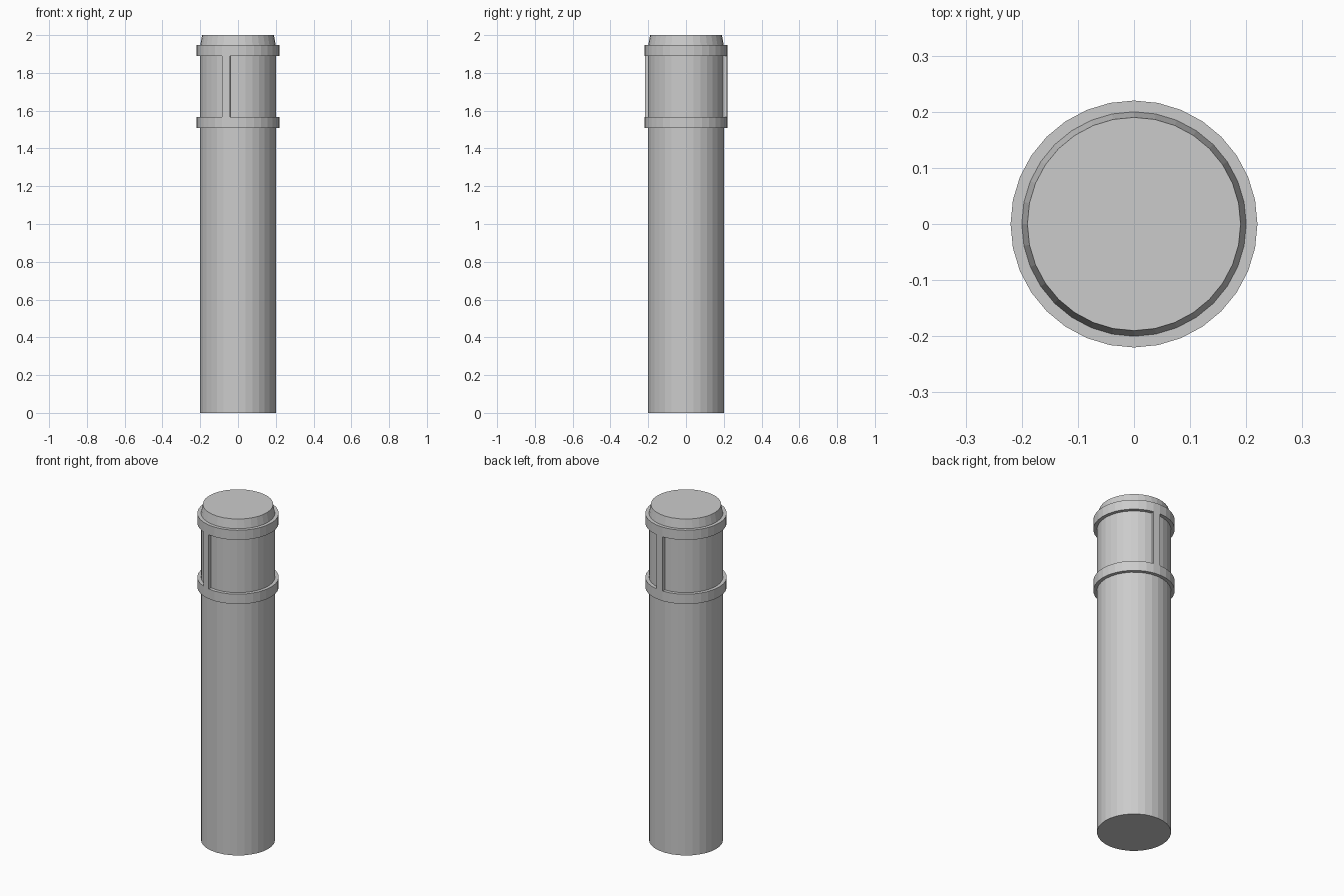
import bpy, bmesh, math

if "Cube" in bpy.data.objects:
    bpy.data.objects.remove(bpy.data.objects["Cube"])

SIDES = 32
STEP = 2 * math.pi / SIDES
R_BODY, R_RING, R_TOP = 0.20, 0.22, 0.19
LOW0, LOW1, UP0, UP1 = 1.507, 1.566, 1.889, 1.947


def pt(r, i, z):
    return (r * math.cos(i * STEP), r * math.sin(i * STEP), z)


def finish(name, bm):
    bmesh.ops.recalc_face_normals(bm, faces=bm.faces)
    mesh = bpy.data.meshes.new(name)
    bm.to_mesh(mesh)
    bm.free()
    obj = bpy.data.objects.new(name, mesh)
    bpy.context.collection.objects.link(obj)
    return obj


def lathe(name, profile):
    """Revolve an (r, z) profile and cap both ends."""
    bm = bmesh.new()
    rings = [[bm.verts.new(pt(r, i, z)) for i in range(SIDES)] for r, z in profile]
    for a, b in zip(rings, rings[1:]):
        for i in range(SIDES):
            j = (i + 1) % SIDES
            bm.faces.new((a[i], a[j], b[j], b[i]))
    bm.faces.new(rings[0])
    bm.faces.new(rings[-1])
    return finish(name, bm)


def strip(name, i):
    """Raised vertical bar covering one facet between the two rings."""
    bm = bmesh.new()
    corners = ((R_BODY, i), (R_RING, i), (R_RING, i + 1), (R_BODY, i + 1))
    base = bm.faces.new([bm.verts.new(pt(r, k, LOW1)) for r, k in corners])
    ext = bmesh.ops.extrude_face_region(bm, geom=[base], use_keep_orig=True)
    top = [v for v in ext["geom"] if isinstance(v, bmesh.types.BMVert)]
    bmesh.ops.translate(bm, verts=top, vec=(0, 0, UP0 - LOW1))
    return finish(name, bm)


# Post with two raised bands and a tapered cap
lathe("post", [
    (R_BODY, 0), (R_BODY, LOW0), (R_RING, LOW0), (R_RING, LOW1),
    (R_BODY, LOW1), (R_BODY, UP0), (R_RING, UP0), (R_RING, UP1),
    (R_BODY, UP1), (R_TOP, 2.0),
])

# Vertical strips joining the bands, front and back
strip("front_strip", 22)
strip("back_strip", 7)
